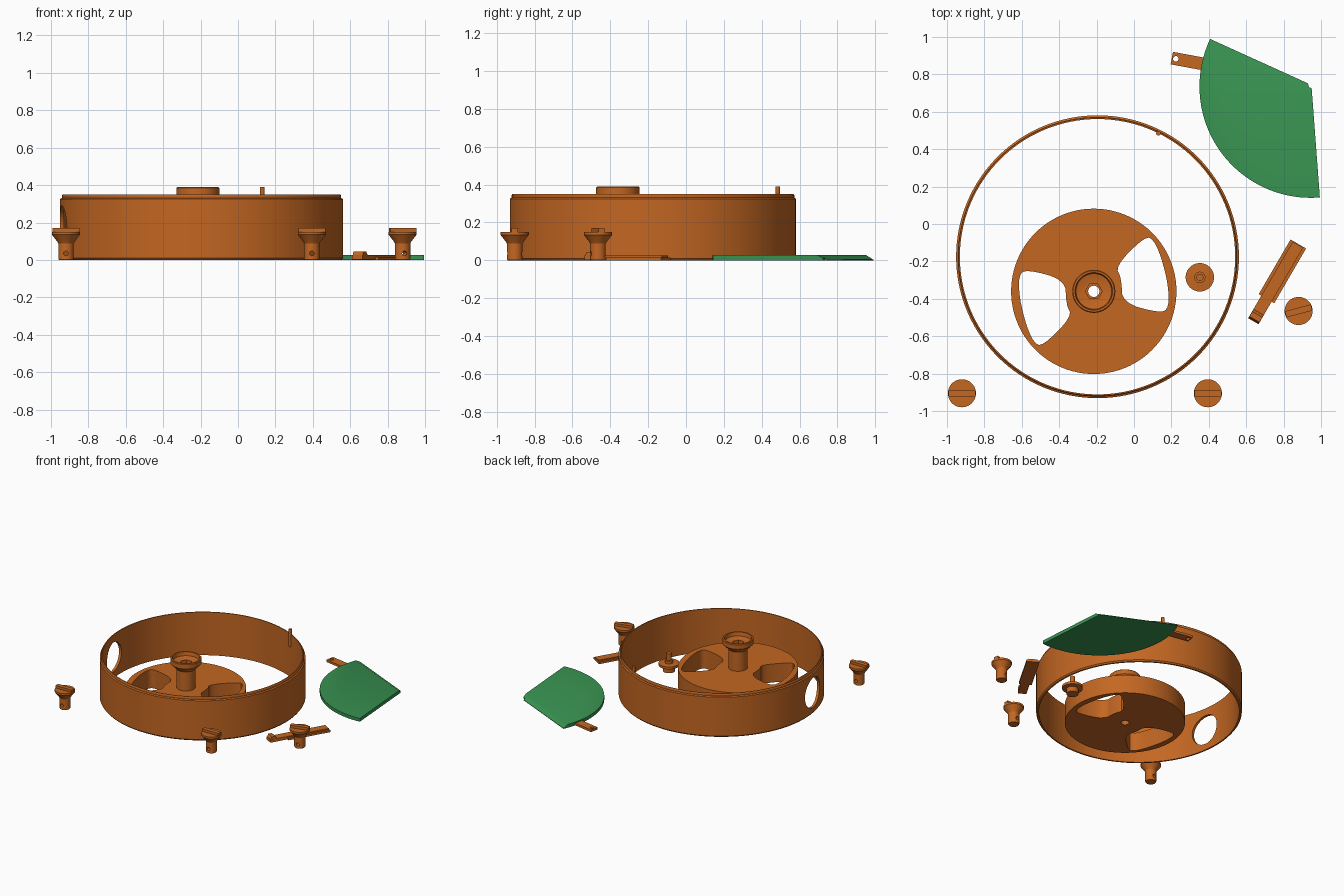
import bpy, bmesh, math
from mathutils import Vector, Matrix

if "Cube" in bpy.data.objects:
    bpy.data.objects.remove(bpy.data.objects["Cube"])


def material(name, rgb):
    m = bpy.data.materials.new(name)
    m.diffuse_color = (*rgb, 1)
    m.use_nodes = True
    m.node_tree.nodes["Principled BSDF"].inputs["Base Color"].default_value = m.diffuse_color
    return m


ORANGE = material("copper_orange", (0.55, 0.135, 0.016))
GREEN = material("leaf_green", (0.04, 0.29, 0.083))


def finish(bm, name, loc=(0, 0, 0), rot=0, mat=ORANGE, cutters=()):
    """Turn a bmesh into an object, cut it and shade it."""
    bmesh.ops.recalc_face_normals(bm, faces=bm.faces)
    me = bpy.data.meshes.new(name)
    bm.to_mesh(me)
    bm.free()
    me.materials.append(mat)
    ob = bpy.data.objects.new(name, me)
    ob.location = loc
    ob.rotation_euler.z = rot
    bpy.context.collection.objects.link(ob)
    bpy.ops.object.select_all(action='DESELECT')
    bpy.context.view_layer.objects.active = ob
    ob.select_set(True)
    for c in cutters:
        mod = ob.modifiers.new("cut", 'BOOLEAN')
        mod.operation = 'DIFFERENCE'
        mod.solver = 'EXACT'
        mod.object = c
        bpy.ops.object.modifier_apply(modifier=mod.name)
    bpy.ops.object.shade_smooth_by_angle(angle=math.radians(30))
    for c in cutters:
        bpy.data.objects.remove(c)
    return ob


def lathe(profile, seg):
    """Spin a closed (radius, z) profile; points on the axis collapse."""
    bm = bmesh.new()
    rings = []
    for r, z in profile:
        if r == 0:
            rings.append([bm.verts.new((0, 0, z))] * seg)
        else:
            rings.append([bm.verts.new((r * math.cos(2 * math.pi * i / seg),
                                        r * math.sin(2 * math.pi * i / seg), z))
                          for i in range(seg)])
    for a, b in zip(rings, rings[1:] + rings[:1]):
        for i in range(seg):
            j = (i + 1) % seg
            quad = list(dict.fromkeys((a[i], a[j], b[j], b[i])))
            if len(quad) > 2:
                bm.faces.new(quad)
    return bm


def prism(pts, z0, z1):
    bm = bmesh.new()
    f = bm.faces.new([bm.verts.new((x, y, z0)) for x, y in pts])
    ext = bmesh.ops.extrude_face_region(bm, geom=[f])
    top = [v for v in ext["geom"] if isinstance(v, bmesh.types.BMVert)]
    bmesh.ops.translate(bm, verts=top, vec=(0, 0, z1 - z0))
    return bm


def box(x0, x1, y0, y1, z0, z1):
    return prism([(x0, y0), (x1, y0), (x1, y1), (x0, y1)], z0, z1)


def circle(r, n=32):
    return [(r * math.cos(2 * math.pi * i / n), r * math.sin(2 * math.pi * i / n))
            for i in range(n)]


def cutter(bm, loc=(0, 0, 0), rot=0):
    ob = finish(bm, "cutter", loc, rot)
    ob.hide_render = True
    bpy.context.view_layer.update()
    return ob


def chaikin(pts, steps=2):
    for _ in range(steps):
        out = []
        for p, q in zip(pts, pts[1:] + pts[:1]):
            p, q = Vector(p), Vector(q)
            out += [p.lerp(q, 0.25), p.lerp(q, 0.75)]
        pts = out
    return [tuple(p) for p in pts]


# --- ring housing with a stepped lip and a round side window
RC = (-0.195, -0.175, 0)
a = math.radians(188.5)
win = prism(circle(0.12, 48), 0.6, 0.9)
bmesh.ops.transform(win, verts=win.verts, matrix=Matrix.Translation((0, 0, 0.17))
                    @ Matrix.Rotation(a, 4, 'Z') @ Matrix.Rotation(math.pi / 2, 4, 'Y'))
housing = lathe([(0.748, 0), (0.756, 0.01), (0.756, 0.325), (0.747, 0.331),
                 (0.747, 0.344), (0.743, 0.35), (0.736, 0.35), (0.736, 0)], 128)
# objects are placed after cutting so cutters stay in local space
ob = finish(housing, "ring_housing", cutters=[cutter(win)])
ob.location = RC

# --- small upright pin on the inner wall of the ring
finish(prism(circle(0.012, 16), 0.25, 0.39), "ring_pin", (0.13, 0.485, 0))

# --- wheel with stem, flared cap and two rounded windows
window = [(.275, .295), (.115, .135), (.148, .07), (.152, -.062),
          (.36, -.118), (.402, -.085), (.397, .04), (.36, .185), (.32, .275)]
cuts = [cutter(prism(chaikin([(s * x, s * y) for x, y in window]), -0.1, 0.25))
        for s in (1, -1)]
cuts.append(cutter(prism(circle(0.045, 6), 0.25, 0.5)))
wheel = lathe([(0.03, 0), (0.442, 0), (0.442, 0.15), (0.07, 0.15), (0.07, 0.305),
               (0.115, 0.35), (0.115, 0.385), (0.11, 0.39), (0.1, 0.39),
               (0.095, 0.36), (0.058, 0.35), (0.03, 0.35)], 96)
ob = finish(wheel, "spoked_wheel", cutters=cuts)
ob.location = (-0.215, -0.36, 0)

# --- three screws: stem, conical head, grip ridge, cross hole
for i, (x, y, deg) in enumerate([(-0.92, -0.905, 0), (0.395, -0.905, 0),
                                 (0.88, -0.465, 15)]):
    rot = math.radians(deg)
    hole = prism(circle(0.013, 16), -0.1, 0.1)
    bmesh.ops.transform(hole, verts=hole.verts, matrix=Matrix.Translation((0, 0, 0.035))
                        @ Matrix.Rotation(math.pi / 2, 4, 'X'))
    body = lathe([(0, 0), (0.037, 0), (0.041, 0.006), (0.041, 0.088), (0.048, 0.1),
                  (0.075, 0.135), (0.075, 0.15), (0, 0.15)], 40)
    ob = finish(body, f"screw_{i + 1}", cutters=[cutter(hole)])
    ob.location, ob.rotation_euler.z = (x, y, 0), rot
    finish(box(-0.072, 0.072, -0.017, 0.017, 0.145, 0.17),
           f"screw_ridge_{i + 1}", (x, y, 0), rot)

# --- small stepped knob inside the ring
finish(lathe([(0, 0), (0.045, 0), (0.045, 0.04), (0.076, 0.045), (0.076, 0.065),
              (0.03, 0.068), (0.03, 0.09), (0.019, 0.09), (0.019, 0.145),
              (0, 0.145)], 40), "small_knob", (0.352, -0.285, 0))

# --- lever: wide plate, raised centre bar and hooked tail
LEV, LROT = (0.638, -0.52, 0), math.radians(59.8)
finish(box(0.14, 0.478, -0.048, 0.048, 0, 0.016), "lever_plate", LEV, LROT)
finish(box(0.0, 0.474, -0.032, 0.032, 0.001, 0.025), "lever_bar", LEV, LROT)
hook = box(0.002, 0.06, -0.031, 0.031, 0.02, 0.045)
for v in hook.verts:
    if v.co.z > 0.04:
        v.co.x = 0.012 if v.co.x < 0.03 else 0.042
finish(hook, "lever_hook", LEV, LROT)

# --- fan-shaped flap with one sloped straight edge
AC, AR = Vector((0.945, 0.735)), 0.595
arc = [(AC.x + AR * math.cos(t), AC.y + AR * math.sin(t))
       for t in (math.radians(154.7 + 120 * i / 48) for i in range(49))]
flap = prism(arc + [(0.95, 0.725), (0.935, 0.732), (0.93, 0.752)], 0, 0.027)
bmesh.ops.bisect_plane(flap, geom=flap.verts[:] + flap.edges[:] + flap.faces[:],
                       plane_co=(0.405, 0.99, 0.004),
                       plane_no=Vector((0.416 * 0.023, 0.909 * 0.023, 0.04)).normalized(),
                       clear_outer=True)
bmesh.ops.holes_fill(flap, edges=[e for e in flap.edges if e.is_boundary])
finish(flap, "fan_flap", mat=GREEN)

# --- tab with an eyelet sticking out from the flap
ob = finish(box(0, 0.17, -0.034, 0.034, 0.0, 0.018), "flap_tab",
            cutters=[cutter(prism(circle(0.015, 20), -0.1, 0.1), (0.022, 0.0, 0))])
ob.location, ob.rotation_euler.z = (0.202, 0.887, 0), math.radians(-10.5)
